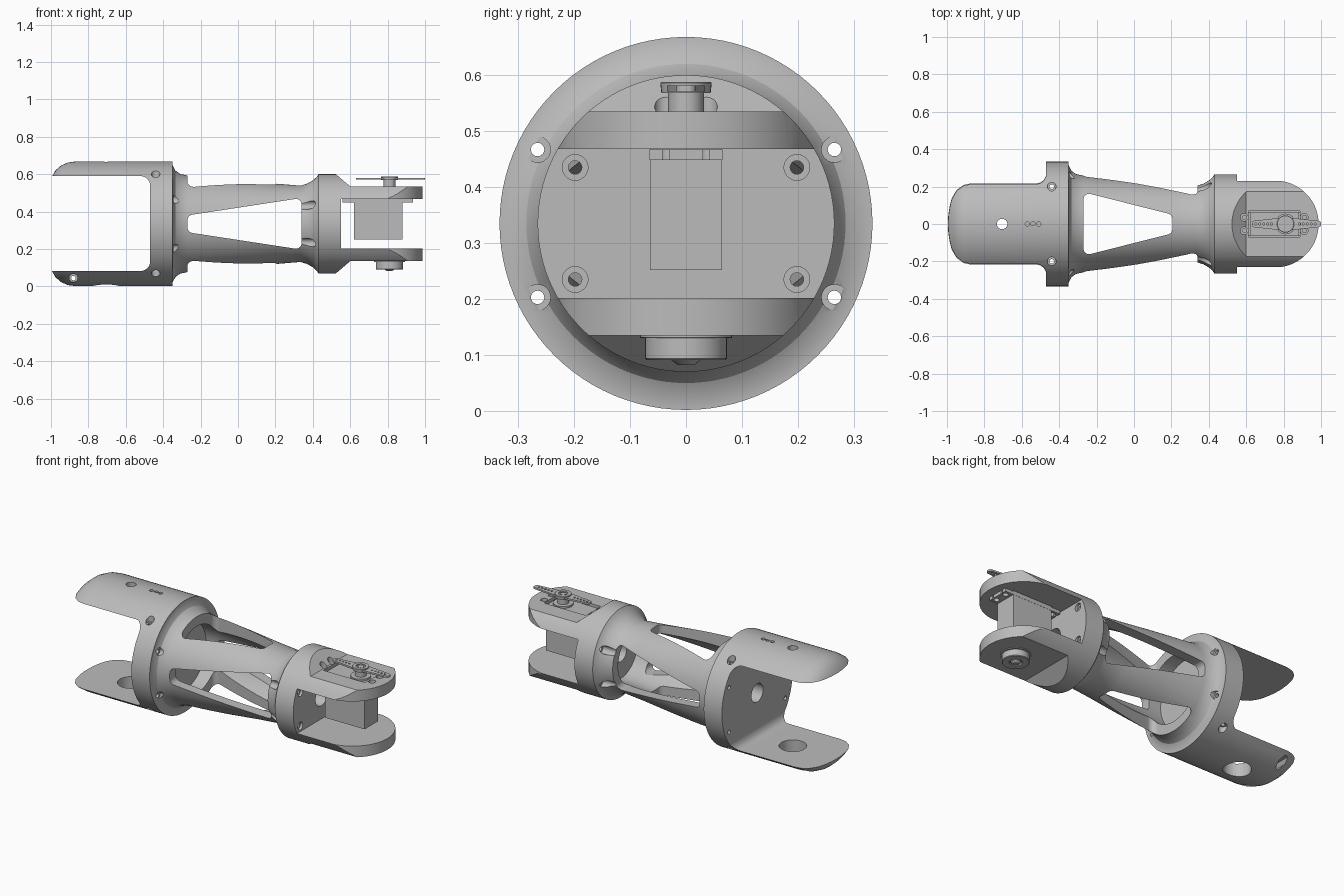
import bpy, bmesh, math
from mathutils import Vector

if "Cube" in bpy.data.objects:
    bpy.data.objects.remove(bpy.data.objects["Cube"])

ZC = 0.335  # height of the long axis

grey = bpy.data.materials.new("light_grey")
grey.use_nodes = True
grey.diffuse_color = (0.5, 0.5, 0.5, 1)
grey.node_tree.nodes["Principled BSDF"].inputs["Base Color"].default_value = (0.5, 0.5, 0.5, 1)


def finish(name, bm):
    bmesh.ops.recalc_face_normals(bm, faces=bm.faces)
    mesh = bpy.data.meshes.new(name)
    bm.to_mesh(mesh)
    bm.free()
    mesh.materials.append(grey)
    obj = bpy.data.objects.new(name, mesh)
    bpy.context.collection.objects.link(obj)
    return obj


def place(axis, u, v, w):
    """Outline point (u, v) at distance w along the axis."""
    return {"x": (w, u, v), "y": (u, w, v), "z": (u, v, w)}[axis]


def prism(name, pts, axis, a, b):
    bm = bmesh.new()
    rings = [[bm.verts.new(place(axis, u, v, w)) for u, v in pts] for w in (a, b)]
    n = len(pts)
    for i in range(n):
        j = (i + 1) % n
        bm.faces.new((rings[0][i], rings[0][j], rings[1][j], rings[1][i]))
    bm.faces.new(rings[0])
    bm.faces.new(rings[1])
    return finish(name, bm)


def circle(u, v, r, n=24):
    return [(u + r * math.cos(math.tau * i / n), v + r * math.sin(math.tau * i / n)) for i in range(n)]


def rod(name, axis, u, v, r, a, b, n=24):
    return prism(name, circle(u, v, r, n), axis, a, b)


def rect(u0, u1, v0, v1):
    return [(u0, v0), (u1, v0), (u1, v1), (u0, v1)]


def rounded(pts, r, steps=6):
    """Fillet each corner of a convex outline."""
    out = []
    for i, p in enumerate(pts):
        p = Vector(p)
        d0 = (Vector(pts[i - 1]) - p).normalized()
        d1 = (Vector(pts[(i + 1) % len(pts)]) - p).normalized()
        half = d0.angle(d1) / 2
        centre = p + (d0 + d1).normalized() * (r / math.sin(half))
        s, e = [p + d * (r / math.tan(half)) - centre for d in (d0, d1)]
        for k in range(steps + 1):
            q = s.lerp(e, k / steps).normalized() * r + centre
            out.append((q.x, q.y))
    return out


def lathe(name, profile, axis, u, v, n=96):
    """Closed solid of revolution; profile is (distance, radius)."""
    bm = bmesh.new()
    rings = [[bm.verts.new(place(axis, p, q, w)) for p, q in circle(u, v, r, n)] for w, r in profile]
    for lo, hi in zip(rings, rings[1:]):
        for i in range(n):
            j = (i + 1) % n
            bm.faces.new((lo[i], lo[j], hi[j], hi[i]))
    bm.faces.new(rings[0])
    bm.faces.new(rings[-1])
    return finish(name, bm)


def cut(obj, *cutters):
    for c in cutters:
        m = obj.modifiers.new("cut", "BOOLEAN")
        m.operation, m.solver, m.object = "DIFFERENCE", "EXACT", c
        bpy.context.view_layer.update()
        old = obj.data
        obj.data = bpy.data.meshes.new_from_object(obj.evaluated_get(bpy.context.evaluated_depsgraph_get()))
        obj.modifiers.clear()
        bpy.data.meshes.remove(old)
        bpy.data.objects.remove(c)


def hole(obj, *args, n=24):
    cut(obj, rod("hole", *args, n=n))


signs = [(s, t) for s in (-1, 1) for t in (-1, 1)]

# Wide fork: round-ended cylinder with a slot through it
arc = [math.radians(18 * i) for i in range(6)]
nose = [(-0.87 - 0.13 * math.cos(a), 0.22 + 0.113 * math.sin(a)) for a in arc]
wide_fork = lathe("wide_fork", nose + [(-0.35, 0.333)], "x", 0, ZC)
cut(wide_fork, prism("slot", rounded(rect(-1.3, -0.47, ZC - 0.252, ZC + 0.255), 0.05), "y", -0.5, 0.5))
hole(wide_fork, "x", 0, ZC, 0.055, -0.6, -0.2)
for s, t in signs:
    hole(wide_fork, "x", 0.265 * s, ZC + 0.132 * t, 0.012, -0.6, -0.3)
for s in (-1, 1):
    hole(wide_fork, "z", -0.44, 0.2 * s, 0.012, -0.1, 0.8)
    hole(wide_fork, "z", -0.44, 0.2 * s, 0.023, 0.58, 0.8)
    hole(wide_fork, "z", -0.44, 0.2 * s, 0.023, -0.1, 0.09)
# Pivot holes, small pin holes and the clamp split in the lower prong
hole(wide_fork, "z", -0.705, 0, 0.028, 0.5, 0.8)
for x in (-0.57, -0.54, -0.51):
    hole(wide_fork, "z", x, 0, 0.012, 0.62, 0.8, n=12)
hole(wide_fork, "z", -0.705, 0, 0.075, -0.1, 0.2, n=40)
cut(wide_fork, prism("split", rect(-1.2, -0.7, -0.007, 0.007), "z", -0.1, 0.2))
hole(wide_fork, "y", -0.88, 0.045, 0.012, -0.4, 0.4)
hole(wide_fork, "y", -0.88, 0.045, 0.022, -0.4, -0.09)
hole(wide_fork, "y", -0.88, 0.045, 0.025, 0.09, 0.4, n=6)

# Hollow tapered tube with flared flanges
flare = [(-0.35, 0.333), (-0.349, 0.312), (-0.335, 0.285), (-0.31, 0.267), (-0.27, 0.258),
         (0, 0.235), (0.2, 0.215), (0.335, 0.204), (0.37, 0.215), (0.4, 0.232), (0.42, 0.25), (0.43, 0.265)]
tube = lathe("window_tube", flare, "x", 0, ZC)
cut(tube, lathe("bore", [(-0.5, 0.2), (-0.27, 0.2), (0.33, 0.155), (0.6, 0.155)], "x", 0, ZC, 64))
side = [(-0.27, ZC - 0.045), (0.34, ZC - 0.138), (0.34, ZC + 0.138), (-0.27, ZC + 0.045)]
cut(tube, prism("side_window", rounded(side, 0.03), "y", -0.5, 0.5))
top = [(-0.27, -0.17), (0.205, -0.05), (0.205, 0.05), (-0.27, 0.17)]
cut(tube, prism("top_window", rounded(top, 0.03), "z", -0.2, 0.9))
for s, t in signs:
    hole(tube, "x", 0.265 * s, ZC + 0.132 * t, 0.023, -0.345, -0.2)
    hole(tube, "x", 0.265 * s, ZC + 0.132 * t, 0.012, -0.4, -0.3)
    hole(tube, "x", 0.198 * s, ZC + 0.1 * t, 0.023, 0.3, 0.425)
    hole(tube, "x", 0.198 * s, ZC + 0.1 * t, 0.012, 0.4, 0.5)

# Narrow fork: cylinder with slot, flats and a round end
narrow_fork = lathe("narrow_fork", [(0.43, 0.265), (1.1, 0.265)], "x", 0, ZC)
cut(narrow_fork, prism("slot", rect(0.55, 1.3, ZC - 0.133, ZC + 0.133), "y", -0.5, 0.5))
for t in (-1, 1):
    flat = [(0.6, ZC + 0.2 * t), (1.3, ZC + 0.2 * t), (1.3, ZC + 0.5 * t), (0.42, ZC + 0.38 * t), (0.52, ZC + 0.268 * t)]
    cut(narrow_fork, prism("flat", flat, "y", -0.5, 0.5))
ends = [math.radians(90 - 6 * i) for i in range(31)]
tip = [(0.755 + 0.232 * math.cos(a), 0.232 * math.sin(a)) for a in ends]
cut(narrow_fork, prism("tip", [(0.755, 0.4)] + tip + [(0.755, -0.4), (1.4, -0.4), (1.4, 0.4)], "z", -0.2, 0.9))
hole(narrow_fork, "x", 0, ZC, 0.055, 0.3, 0.7)
for s, t in signs:
    hole(narrow_fork, "x", 0.198 * s, ZC + 0.1 * t, 0.012, 0.4, 0.7)
    hole(narrow_fork, "x", 0.198 * s, ZC + 0.1 * t, 0.023, 0.535, 0.7)
    hole(narrow_fork, "z", 0.75 + 0.16 * s, 0.036 * t, 0.02, 0.5, 0.7)
    hole(narrow_fork, "z", 0.75 + 0.16 * s, 0.036 * t, 0.01, 0.4, 0.7)
cut(narrow_fork, prism("pocket", rect(0.612, 0.888, -0.07, 0.07), "z", 0.4, 0.7))

# Motor between the prongs
prism("motor_case", rect(0.62, 0.88, -0.064, 0.064), "z", 0.252, 0.522)
flange = prism("motor_flange", rect(0.56, 0.935, -0.065, 0.065), "z", 0.448, 0.467)
for s, t in signs:
    hole(flange, "z", 0.75 + 0.16 * s, 0.036 * t, 0.015, 0.4, 0.5)
    x = 0.75 + 0.18 * s
    cut(flange, prism("notch", rect(x - 0.02, x + 0.02, 0.036 * t - 0.006, 0.036 * t + 0.006), "z", 0.4, 0.5))
lathe("motor_shaft", [(0.5, 0.055), (0.533, 0.055), (0.534, 0.032), (0.575, 0.032)], "z", 0.81, 0, 32)

# Two-armed horn on the shaft
for s, reach, holes in ((-1, 0.18, 5), (1, 0.19, 5)):
    arm = [(0.81, -0.036 * s), (0.81 + s * reach, -0.016 * s), (0.81 + s * reach, 0.016 * s), (0.81, 0.036 * s)]
    horn = prism("horn_arm", rounded(arm, 0.013), "z", 0.571, 0.581)
    for i in range(holes):
        hole(horn, "z", 0.81 + s * (0.075 + 0.021 * i), 0, 0.006, 0.5, 0.6, n=12)
hub = lathe("horn_hub", [(0.568, 0.044), (0.586, 0.046), (0.588, 0.044)], "z", 0.81, 0, 32)
hole(hub, "z", 0.81, 0, 0.026, 0.578, 0.7)
rod("horn_screw", "z", 0.81, 0, 0.017, 0.57, 0.585)

# Pivot boss under the lower prong
boss = lathe("pivot_boss", [(0.091, 0.07), (0.094, 0.073), (0.13, 0.073), (0.131, 0.082), (0.137, 0.082)],
             "z", 0.81, 0, 40)
hole(boss, "z", 0.81, 0, 0.035, 0.0, 0.1)
lathe("boss_screw", [(0.082, 0.014), (0.092, 0.028), (0.11, 0.028)], "z", 0.81, 0, 16)

# Smooth shading with sharp edges kept
for o in bpy.context.scene.objects:
    o.select_set(o.type == "MESH")
bpy.context.view_layer.objects.active = wide_fork
bpy.ops.object.shade_smooth_by_angle(angle=math.radians(25))
